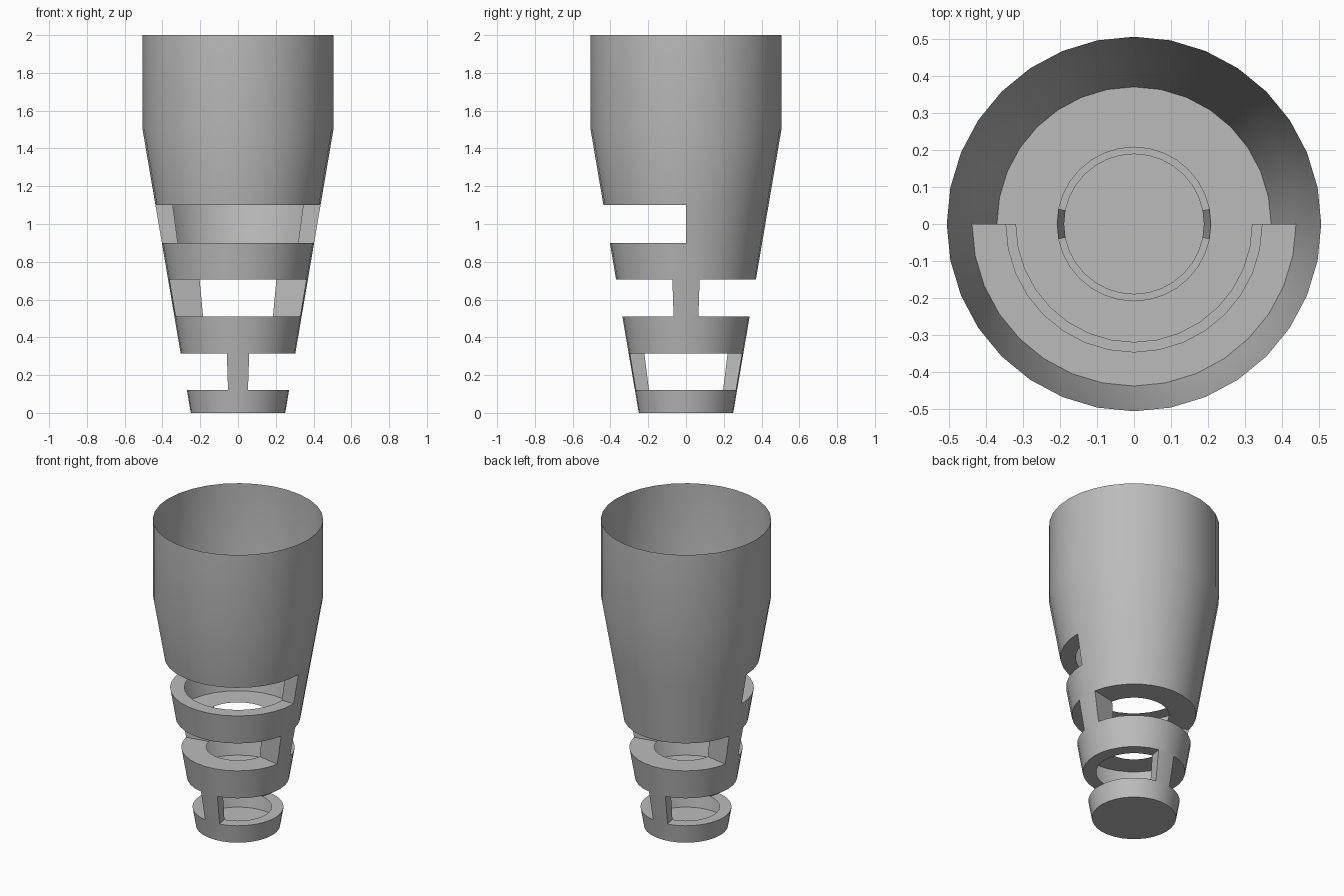
import bpy, bmesh, math

if "Cube" in bpy.data.objects:
    bpy.data.objects.remove(bpy.data.objects["Cube"], do_unlink=True)

SEGS = 32
ALL, BACK, FRONT = range(SEGS), range(16), range(16, 32)
# Inward depth of the lips around each level of windows
TOP_LIP, MID_LIP, LOW_LIP = 0.79, 0.56, 0.74

grey = bpy.data.materials.new("plain grey")
grey.use_nodes = True
grey.diffuse_color = (0.5, 0.5, 0.5, 1)
grey.node_tree.nodes["Principled BSDF"].inputs["Base Color"].default_value = (0.5, 0.5, 0.5, 1)


def point(i, z, scale=1.0):
    """Point on the tapered outline, at segment i and height z."""
    r = min(0.25 + 0.17 * z, 0.505) * scale
    a = 2 * math.pi * i / SEGS
    return (r * math.cos(a), r * math.sin(a), z)


def face(bm, points, flip=False):
    bm.faces.new([bm.verts.new(p) for p in (reversed(points) if flip else points)])


def wall(bm, z0, z1, segs=ALL, scale=1.0, flip=False):
    for i in segs:
        face(bm, [point(i, z0, scale), point(i + 1, z0, scale),
                  point(i + 1, z1, scale), point(i, z1, scale)], flip)


def lip(bm, z, scale, segs=ALL, down=False):
    for i in segs:
        face(bm, [point(i, z), point(i + 1, z),
                  point(i + 1, z, scale), point(i, z, scale)], down)


def plate(bm, i, z0, z1, scale, flip=False):
    face(bm, [point(i, z0), point(i, z0, scale),
              point(i, z1, scale), point(i, z1)], flip)


def finish(bm, name):
    bmesh.ops.remove_doubles(bm, verts=bm.verts, dist=0.0005)
    mesh = bpy.data.meshes.new(name)
    bm.to_mesh(mesh)
    bm.free()
    mesh.materials.append(grey)
    ob = bpy.data.objects.new(name, mesh)
    bpy.context.collection.objects.link(ob)
    bpy.ops.object.select_all(action='DESELECT')
    ob.select_set(True)
    bpy.context.view_layer.objects.active = ob
    bpy.ops.object.shade_smooth_by_angle(angle=math.radians(30))


# Open-topped sleeve with one half-round window at the front
bm = bmesh.new()
wall(bm, 1.5, 2.0)
wall(bm, 1.1, 1.5)
wall(bm, 0.9, 1.1, BACK)
wall(bm, 0.705, 0.9)
lip(bm, 1.1, TOP_LIP, FRONT, down=True)
lip(bm, 0.9, TOP_LIP, FRONT)
plate(bm, 16, 0.9, 1.1, TOP_LIP)
plate(bm, 32, 0.9, 1.1, TOP_LIP, flip=True)
lip(bm, 0.705, MID_LIP, down=True)
finish(bm, "upper_sleeve")

# Middle ring
bm = bmesh.new()
wall(bm, 0.315, 0.51)
lip(bm, 0.51, MID_LIP)
lip(bm, 0.315, LOW_LIP, down=True)
finish(bm, "middle_ring")

# Base cup with closed bottom
bm = bmesh.new()
wall(bm, 0, 0.12)
lip(bm, 0.12, LOW_LIP)
face(bm, [point(i, 0) for i in ALL], flip=True)
finish(bm, "base_cup")

# Struts: left and right pair above, front and back pair below
for name, c, z0, z1, depth in (("left_strut", 0, 0.51, 0.705, MID_LIP),
                               ("right_strut", 16, 0.51, 0.705, MID_LIP),
                               ("back_strut", 8, 0.12, 0.315, LOW_LIP),
                               ("front_strut", 24, 0.12, 0.315, LOW_LIP)):
    bm = bmesh.new()
    wall(bm, z0, z1, (c - 1, c))
    wall(bm, z0, z1, (c - 1, c), depth, flip=True)
    plate(bm, c + 1, z0, z1, depth)
    plate(bm, c - 1, z0, z1, depth, flip=True)
    finish(bm, name)
